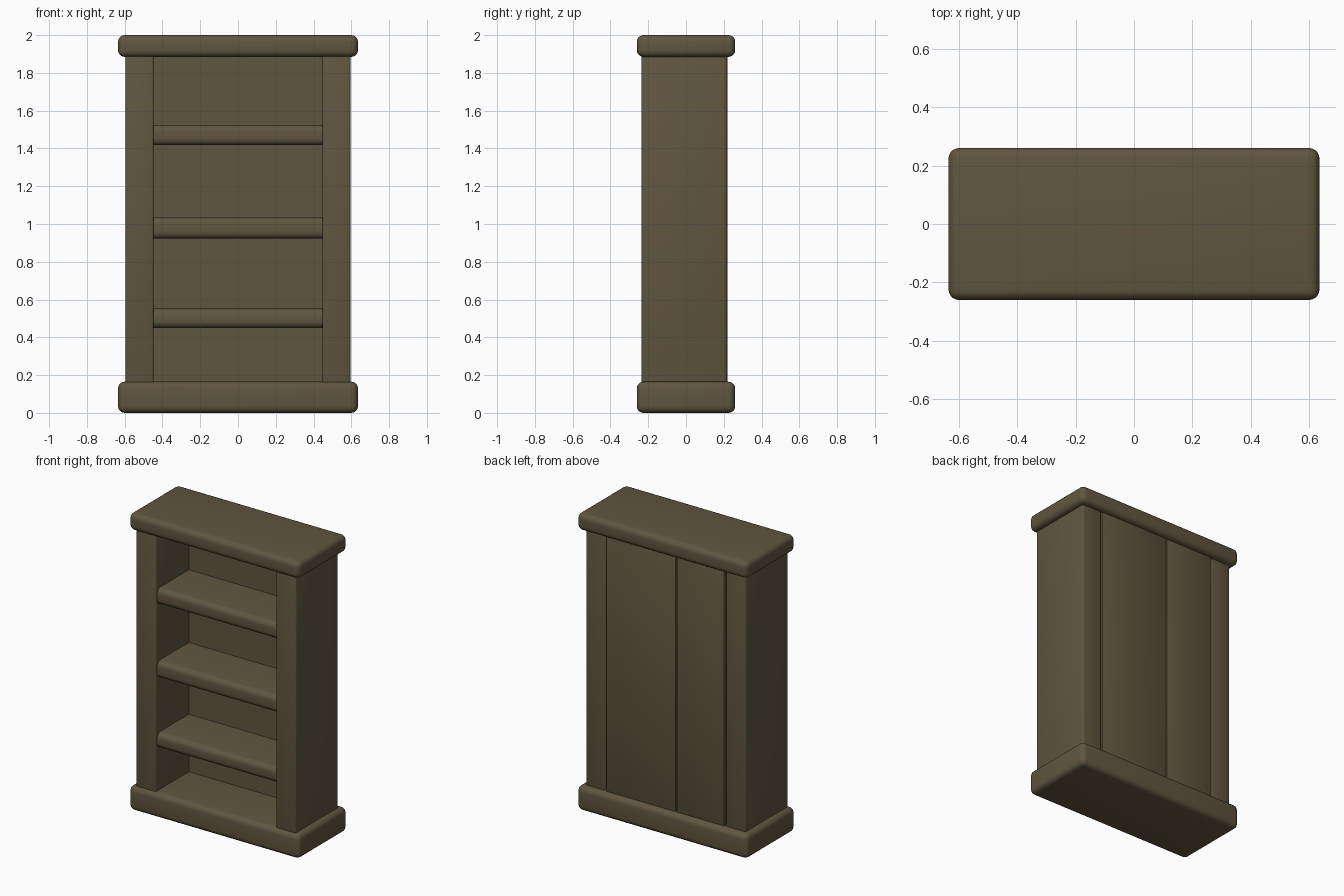
import bpy, bmesh

if "Cube" in bpy.data.objects:
    bpy.data.objects.remove(bpy.data.objects["Cube"])

wood = bpy.data.materials.new("dark brown wood")
wood.diffuse_color = (0.118, 0.092, 0.051, 1)
wood.use_nodes = True
wood.node_tree.nodes["Principled BSDF"].inputs["Base Color"].default_value = wood.diffuse_color


def box(name, x, y, z, bevel=0.01, segments=3, keep=None):
    """Rounded box from (min, max) ranges; keep(edge) limits which edges are rounded."""
    bm = bmesh.new()
    bmesh.ops.create_cube(bm, size=1)
    for v in bm.verts:
        v.co = [r[0] if c < 0 else r[1] for c, r in zip(v.co, (x, y, z))]
    edges = [e for e in bm.edges if keep is None or keep(e)]
    bmesh.ops.bevel(bm, geom=edges, offset=bevel, segments=segments,
                    profile=0.5, affect='EDGES')
    mesh = bpy.data.meshes.new(name)
    bm.to_mesh(mesh)
    bm.free()
    mesh.materials.append(wood)
    obj = bpy.data.objects.new(name, mesh)
    bpy.context.collection.objects.link(obj)
    bpy.context.view_layer.objects.active = obj
    obj.select_set(True)
    bpy.ops.object.shade_smooth_by_angle(angle=0.7)
    obj.select_set(False)
    return obj


# Overhanging top and plinth with soft edges
box("top_slab", (-0.635, 0.635), (-0.26, 0.26), (1.885, 2.0), 0.035, 5)
box("base_slab", (-0.635, 0.635), (-0.26, 0.26), (0.0, 0.165), 0.035, 5)

# Side posts
for side, s in (("left", -1), ("right", 1)):
    box(side + "_side", tuple(sorted((s * 0.447, s * 0.595))),
        (-0.235, 0.215), (0.13, 1.92), 0.01)

# Back planks, separated by narrow grooves over a thin backing sheet
box("back_sheet", (-0.46, 0.46), (0.115, 0.205), (0.13, 1.92), 0.002, 1)
for i, (a, b) in enumerate(((-0.44, -0.083), (-0.077, 0.44))):
    box(f"back_plank_{i + 1}", (a, b), (0.19, 0.221), (0.13, 1.92), 0.006, 2)

# Shelves with rounded front edges
for i, (lo, hi) in enumerate(((0.45, 0.552), (0.922, 1.035), (1.417, 1.525))):
    box(f"shelf_{i + 1}", (-0.46, 0.46), (-0.222, 0.13), (lo, hi), 0.035, 5,
        keep=lambda e: all(v.co.y < -0.2 for v in e.verts)
        and abs(e.verts[0].co.z - e.verts[1].co.z) < 1e-4)
